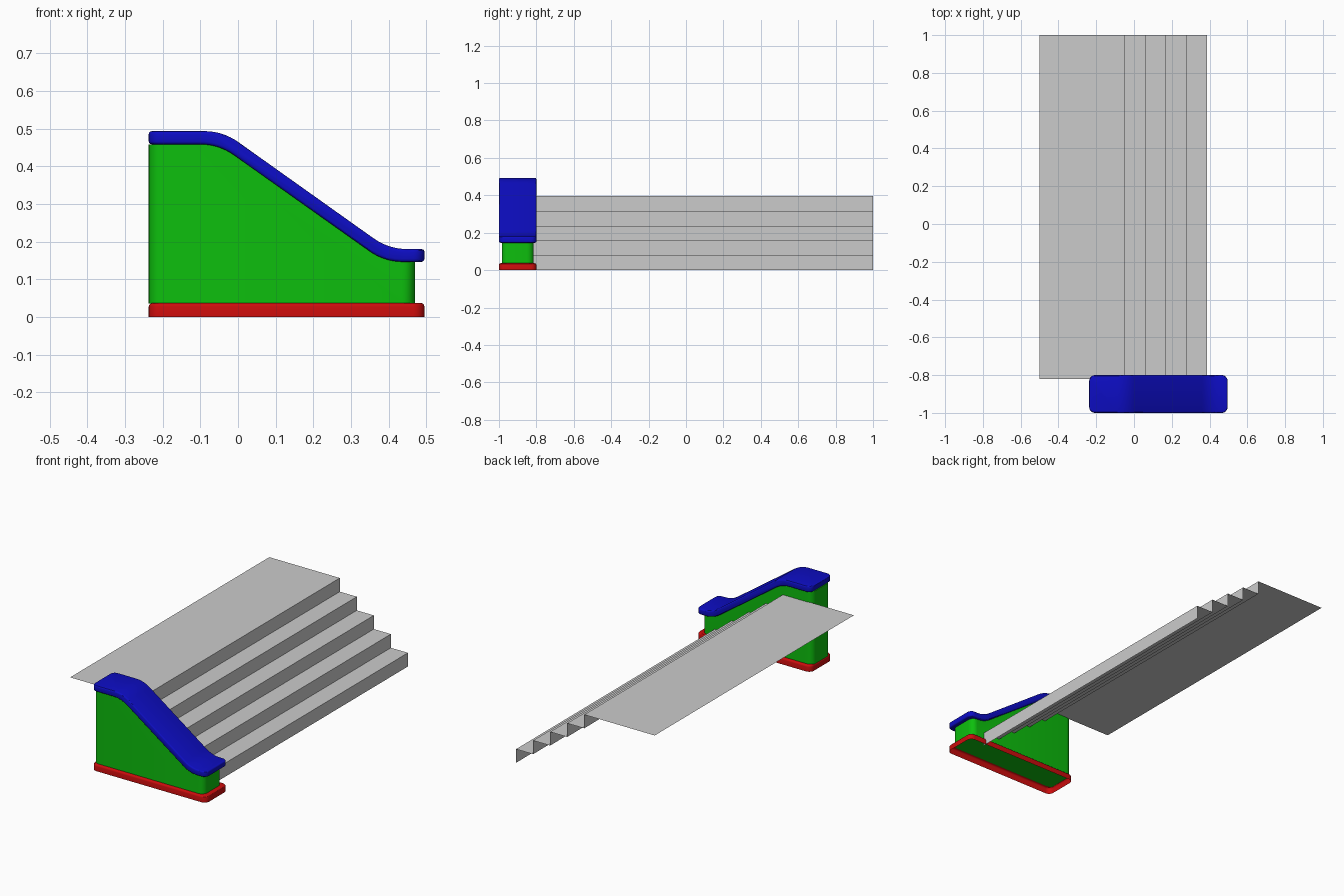
import bpy, bmesh
from mathutils import Vector

if "Cube" in bpy.data.objects:
    bpy.data.objects.remove(bpy.data.objects["Cube"])


def material(name, rgb):
    m = bpy.data.materials.new(name)
    m.use_nodes = True
    m.diffuse_color = (*rgb, 1)
    m.node_tree.nodes["Principled BSDF"].inputs["Base Color"].default_value = (*rgb, 1)
    return m


RED = material("red", (0.6, 0.004, 0.004))
GREEN = material("green", (0.004, 0.52, 0.004))
BLUE = material("blue", (0.004, 0.004, 0.55))
GREY = material("grey", (0.6, 0.6, 0.6))


def finish(name, bm, mat, smooth=True):
    mesh = bpy.data.meshes.new(name)
    bm.to_mesh(mesh)
    bm.free()
    mesh.materials.append(mat)
    obj = bpy.data.objects.new(name, mesh)
    bpy.context.collection.objects.link(obj)
    if smooth:
        bpy.ops.object.select_all(action="DESELECT")
        obj.select_set(True)
        bpy.context.view_layer.objects.active = obj
        bpy.ops.object.shade_smooth_by_angle()
    return obj


def extrude_profile(profile, y0, y1):
    """Sweep a closed side profile (x, z) along y."""
    bm = bmesh.new()
    face = bm.faces.new([bm.verts.new((x, y0, z)) for x, z in profile])
    new = bmesh.ops.extrude_face_region(bm, geom=[face])["geom"]
    bmesh.ops.translate(bm, vec=(0, y1 - y0, 0),
                        verts=[v for v in new if isinstance(v, bmesh.types.BMVert)])
    bmesh.ops.recalc_face_normals(bm, faces=bm.faces)
    return bm


def rounded_slab(name, profile, y0, y1, mat, radius, rim=0, open_bottom=False):
    bm = extrude_profile(profile, y0, y1)
    # round the four upright corners
    upright = [e for e in bm.edges
               if abs((e.verts[0].co - e.verts[1].co).normalized().z) > 0.99]
    bmesh.ops.bevel(bm, geom=upright, offset=radius, segments=6, profile=0.5,
                    affect="EDGES")
    if open_bottom:
        bottom = [f for f in bm.faces if f.normal.z < -0.9]
        bmesh.ops.delete(bm, geom=bottom, context="FACES")
    # soften the rim
    if rim:
        edges = [e for e in bm.edges
                 if len(e.link_faces) == 2 and e.calc_face_angle() > 0.9]
        bmesh.ops.bevel(bm, geom=edges, offset=rim, segments=3, profile=0.5,
                        affect="EDGES")
    return finish(name, bm, mat)


LEFT, RIGHT = -0.237, 0.495


def slope_line(upper, lower, end):
    """Flat, slope, flat, with both bends eased by short curves."""
    pts = [Vector(p) for p in ((LEFT, upper[1]), upper, lower, (end, lower[1]))]
    line = [pts[0]]
    for a, b, c in zip(pts, pts[1:], pts[2:]):
        p = b + (a - b).normalized() * 0.05
        q = b + (c - b).normalized() * 0.05
        for i in range(9):
            t = i / 8
            line.append(p * (1 - t) ** 2 + b * 2 * t * (1 - t) + q * t * t)
    return line + [pts[3]]


# base plinth, hollow underneath
rounded_slab("base_plinth",
             [(LEFT, 0), (RIGHT, 0), (RIGHT, 0.037), (LEFT, 0.037)],
             -1, -0.8, RED, 0.03, 0.01, open_bottom=True)

# side wall under the handrail
UNDER = ((-0.051, 0.458), (0.389, 0.146))
wall = slope_line(*UNDER, 0.47)
rounded_slab("side_wall", [(0.47, 0.036), (LEFT, 0.036)] + wall,
             -0.985, -0.815, GREEN, 0.035)

# handrail cap
top = slope_line((-0.04, 0.493), (0.4, 0.18), RIGHT)
rounded_slab("handrail_cap", top + slope_line(*UNDER, RIGHT)[::-1],
             -1, -0.8, BLUE, 0.03, 0.008)

# stairs and landing as one thin folded sheet
STEPS, RISE, RUN = 5, 0.079, 0.109
bm = bmesh.new()
outline = [(0.387, 0)]
for i in range(STEPS):
    x = 0.387 - i * RUN
    outline += [(x, (i + 1) * RISE),
                (x - RUN if i < STEPS - 1 else -0.5, (i + 1) * RISE)]
rows = [[bm.verts.new((x, y, z)) for y in (-0.82, 1)] for x, z in outline]
for a, b in zip(rows, rows[1:]):
    bm.faces.new((a[0], a[1], b[1], b[0]))
finish("stairs_and_landing", bm, GREY, smooth=False)
